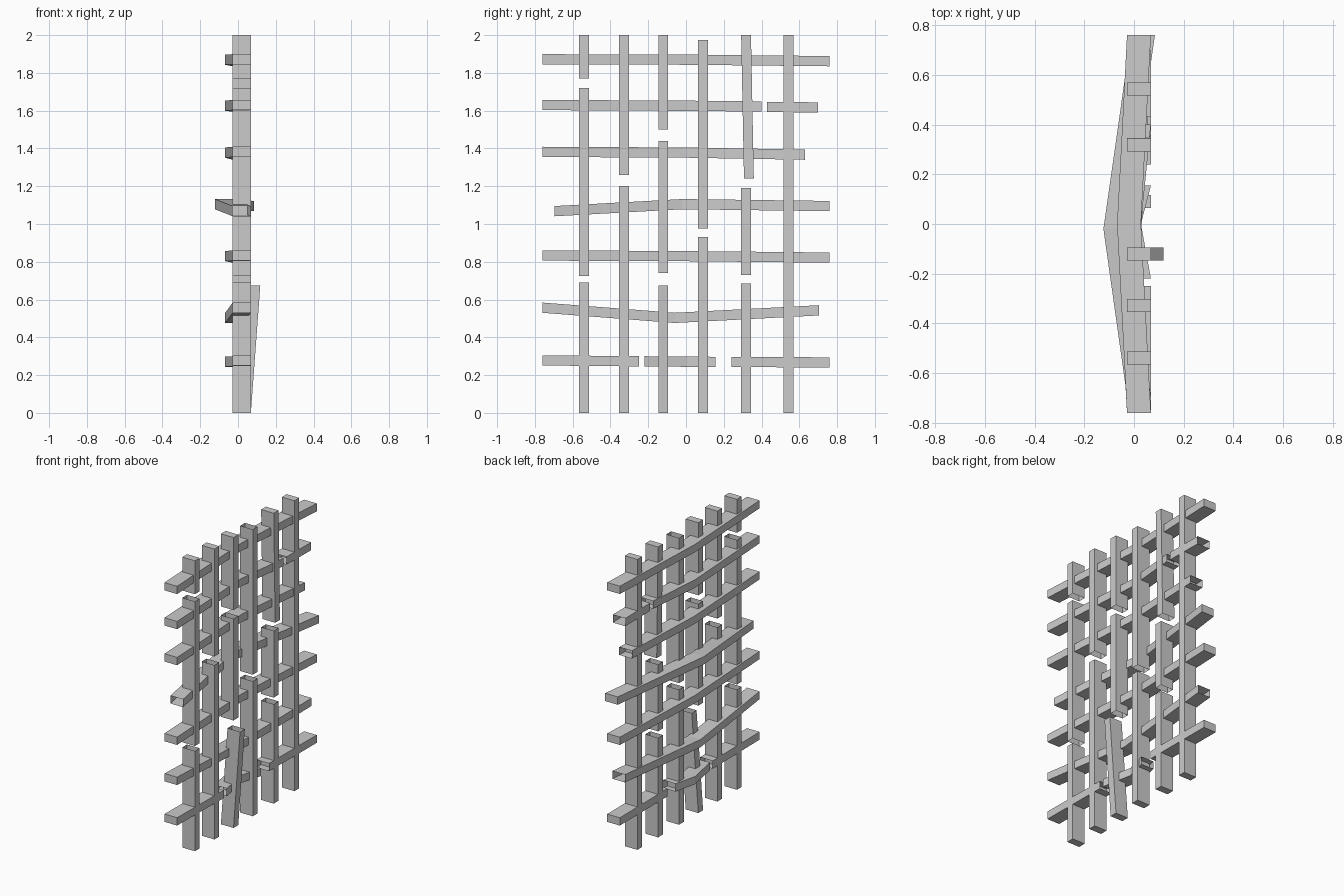
import bpy, bmesh
from mathutils import Vector

if "Cube" in bpy.data.objects:
    bpy.data.objects.remove(bpy.data.objects["Cube"])


def bar(name, path, u, v, cap_start, cap_end):
    """Sweep a rectangle (half-axes u, v) along path; broken ends stay open."""
    u, v = Vector(u), Vector(v)
    bm = bmesh.new()
    rings = [[bm.verts.new(Vector(p) + a * u + b * v)
              for a, b in ((-1, -1), (1, -1), (1, 1), (-1, 1))] for p in path]
    for r, s in zip(rings, rings[1:]):
        for i in range(4):
            j = (i + 1) % 4
            bm.faces.new((r[i], r[j], s[j], s[i]))
    if cap_start:
        bm.faces.new(rings[0][::-1])
    if cap_end:
        bm.faces.new(rings[-1])
    # the first side face of this sweep decides the outward direction
    if u.cross(v).dot(Vector(path[-1]) - Vector(path[0])) < 0:
        bmesh.ops.reverse_faces(bm, faces=bm.faces[:])
    mesh = bpy.data.meshes.new(name)
    bm.to_mesh(mesh)
    bm.free()
    bpy.context.collection.objects.link(bpy.data.objects.new(name, mesh))


# Vertical slats: y position and the z ranges of the pieces left by the breaks
slats = [
    (-0.54, [(0, 0.69), (0.725, 1.72), (1.77, 2)]),
    (-0.328, [(0, 1.20), (1.26, 2)]),
    (-0.12, [(0, 0.675), (0.74, 1.44), (1.50, 2)]),
    (0.09, [(0, 0.93), (0.975, 1.975)]),
    (0.318, [(0, 0.685), (0.73, 1.19), (1.24, 2)]),
    (0.543, [(0, 2)]),
]
for n, (y, pieces) in enumerate(slats):
    for k, (z0, z1) in enumerate(pieces):
        lean_x = 0.05 if (n, k) == (2, 0) else 0      # loose slat leaning out
        lean_y = 0.015 if (n, k) == (4, 2) else 0     # slat skewed sideways
        bar(f"vertical_slat_{n + 1}_{k + 1}",
            [(0.02, y + lean_y, z0), (0.02 + lean_x, y, z1)],
            (0.048, 0, 0), (0, 0.026, 0), z0 == 0, z1 == 2)

# Horizontal slats as (y, z) centre lines; those with a middle point bow to -x
rows = [
    [[(-0.76, 0.278), (-0.25, 0.273)],
     [(-0.22, 0.273), (0, 0.271), (0.155, 0.27)],
     [(0.24, 0.27), (0.76, 0.267)]],
    [[(-0.76, 0.557), (-0.06, 0.503), (0.705, 0.543)]],
    [[(-0.76, 0.833), (0, 0.83), (0.76, 0.822)]],
    [[(-0.695, 1.068), (-0.02, 1.105), (0.76, 1.095)]],
    [[(-0.76, 1.382), (0, 1.378), (0.63, 1.367)]],
    [[(-0.76, 1.63), (0, 1.626), (0.40, 1.622)],
     [(0.43, 1.62), (0.70, 1.617)]],
    [[(-0.76, 1.872), (0, 1.87), (0.76, 1.862)]],
]
for n, pieces in enumerate(rows):
    for k, pts in enumerate(pieces):
        xs = [0.02] * len(pts)
        if len(pts) == 3:
            xs[1] = -0.075 if n == 3 else -0.02
        if n == 3:
            xs[2] = 0.036
        bar(f"horizontal_slat_{n + 1}_{k + 1}",
            [(x, y, z) for x, (y, z) in zip(xs, pts)],
            (0.048, 0, 0), (0, 0, 0.027),
            pts[0][0] == -0.76, pts[-1][0] == 0.76)
